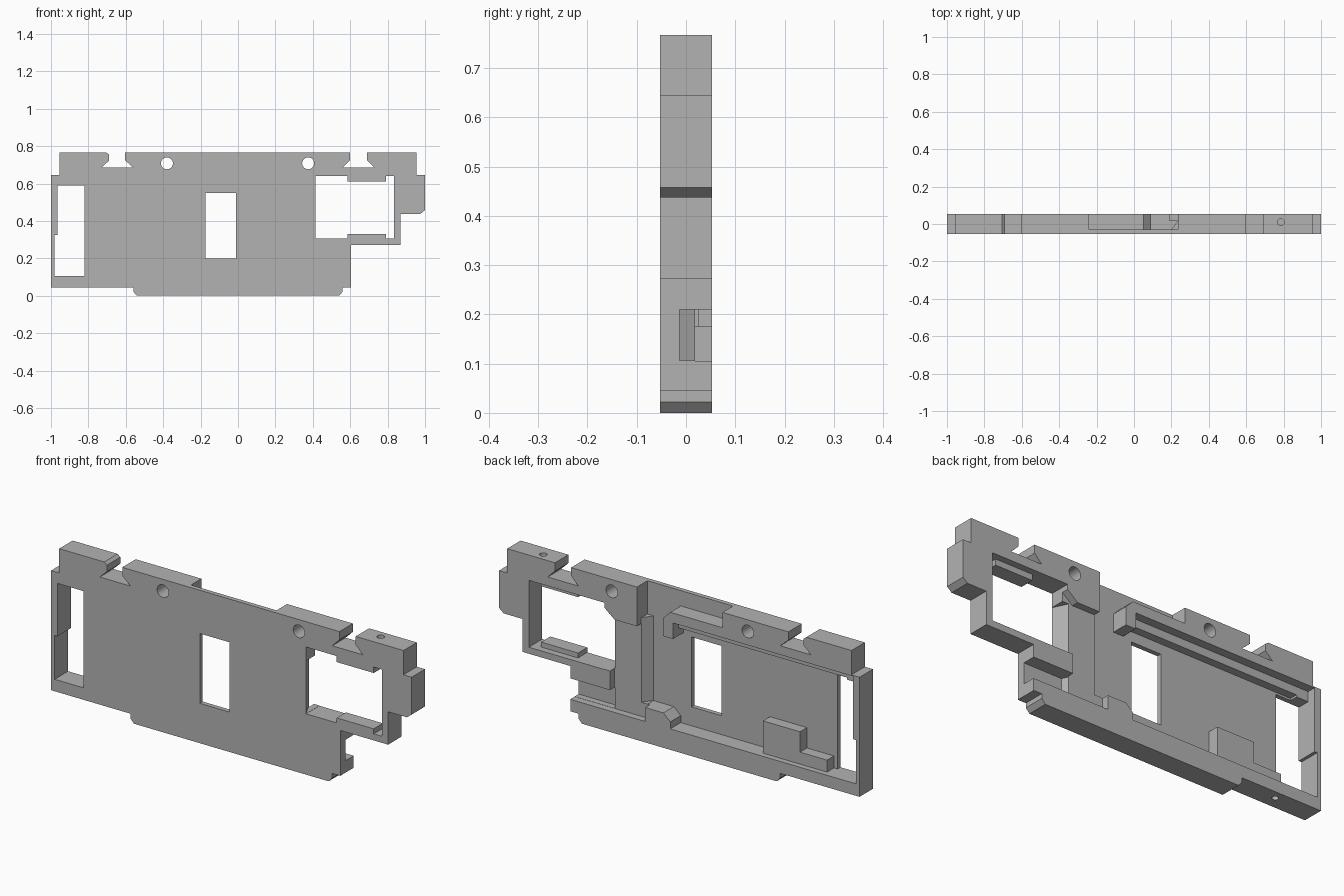
import bpy, bmesh, math

cube = bpy.data.objects.get("Cube")
if cube:
    bpy.data.objects.remove(cube, do_unlink=True)

T = 0.053      # half thickness
OUT = 0.08     # beyond any face

grey = bpy.data.materials.new("plain grey")
grey.use_nodes = True
grey.diffuse_color = (0.45, 0.45, 0.45, 1)
grey.node_tree.nodes["Principled BSDF"].inputs["Base Color"].default_value = (0.45, 0.45, 0.45, 1)


def prism(name, pts, a, b, axis="y"):
    """Extrude a polygon along y (points are x,z) or along z (points are x,y)."""
    bm = bmesh.new()
    place = (lambda p, t: (p[0], t, p[1])) if axis == "y" else (lambda p, t: (p[0], p[1], t))
    lo = [bm.verts.new(place(p, a)) for p in pts]
    hi = [bm.verts.new(place(p, b)) for p in pts]
    bm.faces.new(lo)
    bm.faces.new(hi[::-1])
    n = len(pts)
    for i in range(n):
        bm.faces.new((lo[i], hi[i], hi[(i + 1) % n], lo[(i + 1) % n]))
    bmesh.ops.recalc_face_normals(bm, faces=bm.faces)
    mesh = bpy.data.meshes.new(name)
    bm.to_mesh(mesh)
    bm.free()
    mesh.materials.append(grey)
    ob = bpy.data.objects.new(name, mesh)
    bpy.context.collection.objects.link(ob)
    return ob


def rect(x0, x1, z0, z1):
    return [(x0, z0), (x1, z0), (x1, z1), (x0, z1)]


def circle(x, y, r, n=24):
    return [(x + r * math.cos(i * math.tau / n), y + r * math.sin(i * math.tau / n)) for i in range(n)]


def cut(pts, a, b, axis="y"):
    tool = prism("cutter", pts, a, b, axis)
    tool.hide_render = True
    mod = frame.modifiers.new("cut", "BOOLEAN")
    mod.operation, mod.solver, mod.object = "DIFFERENCE", "EXACT", tool
    bpy.context.view_layer.objects.active = frame
    bpy.ops.object.modifier_apply(modifier=mod.name)
    bpy.data.objects.remove(tool, do_unlink=True)


# Outline plate with dovetail notches along the top
outline = [(-1, .045), (-.56, .045), (-.56, .022), (-.54, 0), (.54, 0), (.56, .022), (.56, .045),
           (.605, .045), (.605, .272), (.87, .272), (.87, .437), (.975, .437), (1, .458),
           (1, .645), (.955, .645), (.955, .767), (.69, .767), (.69, .725), (.73, .685),
           (.56, .685), (.6, .725), (.6, .767), (-.605, .767), (-.605, .725), (-.56, .685),
           (-.73, .685), (-.69, .722), (-.69, .755), (-.705, .767), (-.955, .767),
           (-.955, .645), (-1, .645)]
frame = prism("frame_plate", outline, -T, T)

# Main recess in the back, leaving the rails, the hooked arm and the stepped bottom rail
cut([(-.9, .105), (.05, .105), (.05, .14), (.088, .175), (.2, .175), (.2, .6), (.235, .6),
     (.235, .8), (-.24, .8), (-.24, .69), (.05, .69), (.09, .65), (.09, .56), (.035, .56),
     (.035, .6), (-.9, .6)], -.03, OUT)
# Step under the arm
cut(rect(-.965, .034, .57, .64), .01, OUT)
# Raised floor beside the large window, opening into the side channel
cut([(.19, .105), (.65, .105), (.65, .21), (.385, .21), (.385, .32), (.43, .32), (.43, .625),
     (.415, .615), (.36, .57), (.199, .57), (.199, .176), (.19, .176)], .018, OUT)
# Slope between the two floors
cut([(.199, -.031), (.236, .019), (.236, OUT), (.199, OUT)], .176, .6, "z")
# Side channel and the sloped edge of the large window
cut([(.38, .018), (.395, -.013), (.65, -.013), (.65, OUT), (.38, OUT)], .106, .21, "z")
cut([(.38, .018), (.415, -.054), (.45, -.054), (.45, OUT), (.38, OUT)], .306, .571, "z")

# Large window with two tabs left standing on its front part
cut([(.415, .305), (.585, .305), (.585, .33), (.79, .33), (.79, .305), (.835, .305), (.835, .64),
     (.79, .64), (.79, .61), (.585, .61), (.585, .64), (.415, .64)], -OUT, .03)
cut(rect(.415, .835, .305, .64), .02, OUT)
# Centre window and stepped end window
cut(rect(-.175, -.01, .2, .55), -OUT, OUT)
cut([(-.98, .105), (-.82, .105), (-.82, .59), (-.965, .59), (-.965, .325), (-.98, .325)], -OUT, OUT)

# Screw holes through the face, and pin holes in the top and bottom edges
for x in (-.38, .375):
    cut(circle(x, .708, .032), -OUT, OUT)
cut(circle(.785, .01, .018), .71, .8, "z")
cut(circle(-.78, .01, .015), .02, .09, "z")

# Stop block and low bar on the recess floor
prism("stop_block", rect(-.65, -.445, .1, .267), -.035, .025)
prism("low_bar", rect(-.8, -.65, .1, .165), -.035, .025)
